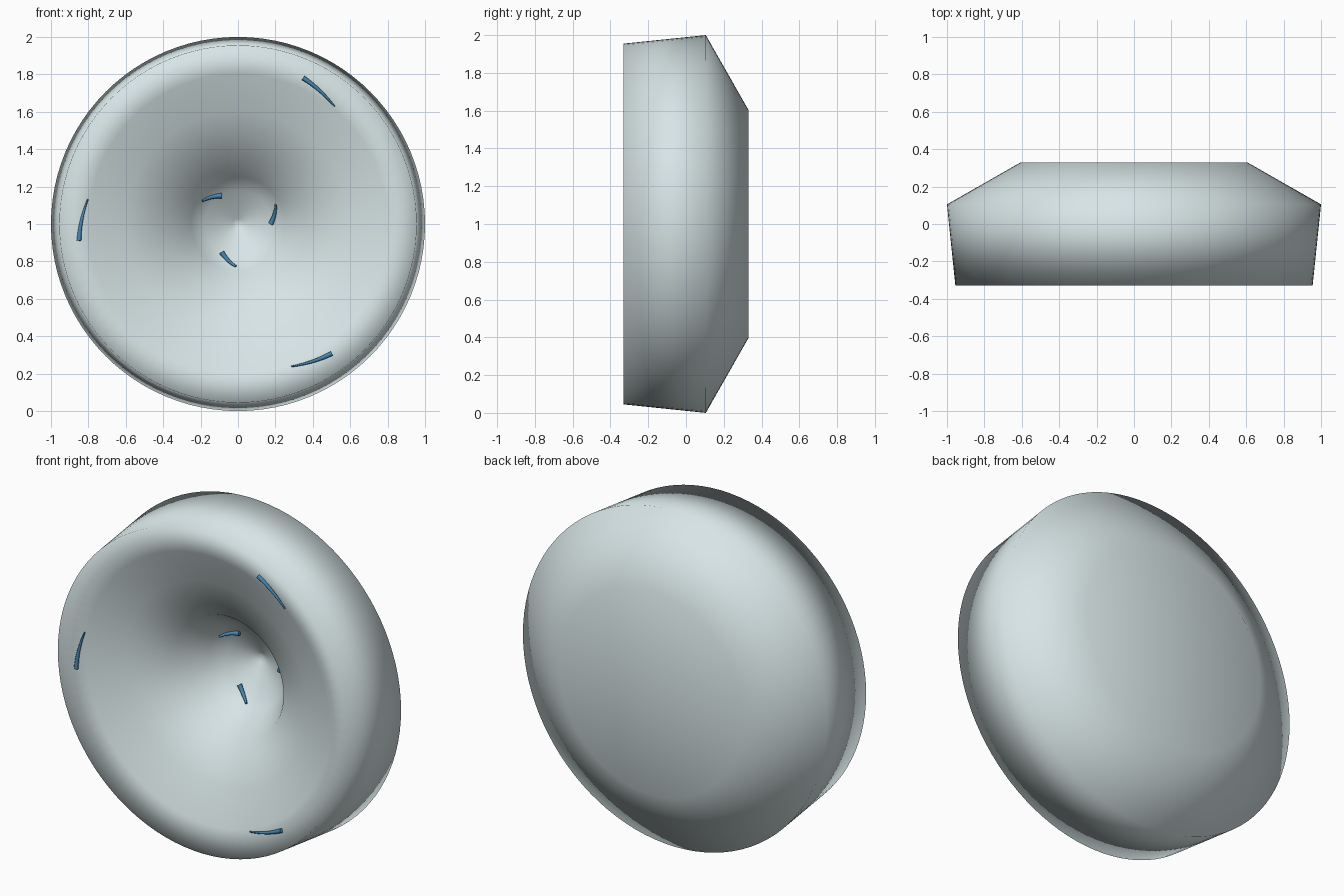
import bpy, math

if "Cube" in bpy.data.objects:
    bpy.data.objects.remove(bpy.data.objects["Cube"])

def material(name, color):
    m = bpy.data.materials.new(name)
    m.diffuse_color = (*color, 1)
    m.use_nodes = True
    m.node_tree.nodes["Principled BSDF"].inputs["Base Color"].default_value = m.diffuse_color
    return m

PALE = material("pale_shell", (0.68, 0.78, 0.79))
BLUE = material("blue_mark", (0.06, 0.24, 0.46))
CENTRE_Z = 1.0

def add_mesh(name, verts, faces, mat):
    me = bpy.data.meshes.new(name)
    me.from_pydata(verts, [], faces)
    me.materials.append(mat)
    me.polygons.foreach_set("use_smooth", [True] * len(me.polygons))
    ob = bpy.data.objects.new(name, me)
    bpy.context.collection.objects.link(ob)
    return ob

def lathe(name, profile, mat, n=96):
    """Spin (radius, y) points about the y axis; both ends lie on the axis."""
    verts = [(0, profile[0][1], CENTRE_Z)]
    for r, y in profile[1:-1]:
        for i in range(n):
            a = 2 * math.pi * i / n
            verts.append((r * math.cos(a), y, CENTRE_Z + r * math.sin(a)))
    verts.append((0, profile[-1][1], CENTRE_Z))
    last, rings, faces = len(verts) - 1, len(profile) - 2, []
    for i in range(n):
        j = (i + 1) % n
        faces.append((0, 1 + i, 1 + j))
        for k in range(rings - 1):
            a, b = 1 + k * n, 1 + (k + 1) * n
            faces.append((a + i, b + i, b + j, a + j))
        a = 1 + (rings - 1) * n
        faces.append((a + i, last, a + j))
    return add_mesh(name, verts, faces, mat)

# Round body: funnel in front, sloped outer wall, flat back
lathe("dished_body", [(0, .24), (.03, .225), (.18, .15), (.25, .09), (.37, -.10),
                      (.60, -.20), (.80, -.285), (.955, -.33), (1.0, .105),
                      (.605, .33), (0, .33)], PALE)

def curved_mark(name, start, mid, end, r0, r1):
    """Tapered bent rod through three (x, y, z) points."""
    cu = bpy.data.curves.new(name, 'CURVE')
    cu.dimensions = '3D'
    cu.bevel_depth = 1.0
    cu.bevel_resolution = 2
    cu.use_fill_caps = True
    sp = cu.splines.new('POLY')
    steps = 8
    sp.points.add(steps)
    for i, p in enumerate(sp.points):
        t = i / steps
        # quadratic interpolation through the three points
        w = ((1 - t) * (1 - 2 * t), 4 * t * (1 - t), t * (2 * t - 1))
        p.co = (*[w[0] * a + w[1] * b + w[2] * c for a, b, c in zip(start, mid, end)], 1)
        p.radius = r0 + (r1 - r0) * t
    cu.materials.append(BLUE)
    ob = bpy.data.objects.new(name, cu)
    bpy.context.collection.objects.link(ob)

def polar(r, deg, y):
    a = math.radians(deg)
    return (r * math.cos(a), y, CENTRE_Z + r * math.sin(a))

# Three rim marks and three funnel marks, each a third of a turn apart
for k in range(3):
    t = 120 * k
    curved_mark(f"rim_mark_{k + 1}", polar(.855, 66 + t, -.307), polar(.836, 58.5 + t, -.303),
                polar(.813, 50.5 + t, -.296), .013, .004)
    curved_mark(f"funnel_mark_{k + 1}", polar(.175, 0 + t, .138), polar(.202, 15 + t, .125),
                polar(.226, 27 + t, .095), .014, .006)
